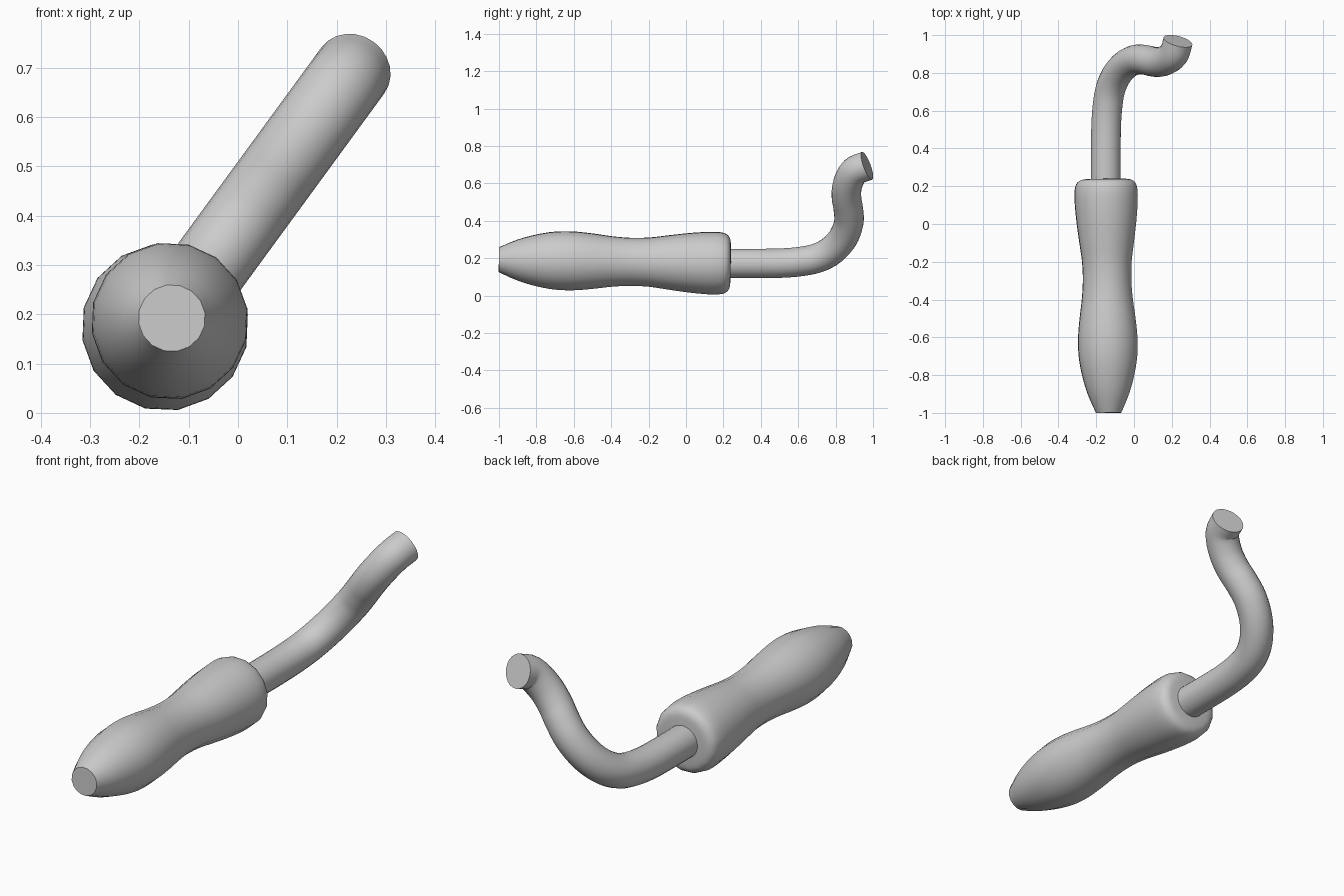
import bpy, bmesh, math
from mathutils import Vector

if "Cube" in bpy.data.objects:
    bpy.data.objects.remove(bpy.data.objects["Cube"])

ORIGIN = Vector((-0.149, 0, 0.172))          # where the rod axis crosses y = 0
BEND = Vector((0.59, 0, 0.807)).normalized() # direction the rod bends toward
SIDE = Vector((0.807, 0, -0.59)).normalized()
FWD = Vector((0, 1, 0))


def smooth(points, steps):
    """Catmull-Rom through points of (y, bend offset, radius)."""
    v = [Vector(p) for p in points]
    v = [2 * v[0] - v[1]] + v + [2 * v[-1] - v[-2]]
    out = []
    for a, b, c, d in zip(v, v[1:], v[2:], v[3:]):
        for i in range(steps):
            t = i / steps
            out.append(0.5 * (2 * b + (c - a) * t + (2 * a - 5 * b + 4 * c - d) * t * t
                              + (3 * b - a - 3 * c + d) * t ** 3))
    return out + [v[-2]]


def sweep(name, points, sides, steps):
    """Round capped tube of varying radius along a planar path."""
    path = smooth(points, steps)
    bm = bmesh.new()
    rings = []
    for i, (y, s, r) in enumerate(path):
        p, q = path[max(i - 1, 0)], path[min(i + 1, len(path) - 1)]
        tan = (FWD * (q[0] - p[0]) + BEND * (q[1] - p[1])).normalized()
        up = SIDE.cross(tan).normalized()
        if up.dot(BEND) < 0 and abs(up.dot(BEND)) > 0.9:
            up = -up
        up = tan.cross(SIDE) if tan.cross(SIDE).dot(up) < 0 and i < 0 else up
        centre = ORIGIN + FWD * y + BEND * s
        rings.append([bm.verts.new(centre + r * (math.cos(a) * up + math.sin(a) * SIDE))
                      for a in (2 * math.pi * k / sides for k in range(sides))])
    for a, b in zip(rings, rings[1:]):
        for k in range(sides):
            j = (k + 1) % sides
            bm.faces.new((a[k], a[j], b[j], b[k]))
    bm.faces.new(rings[0])
    bm.faces.new(rings[-1])
    bmesh.ops.recalc_face_normals(bm, faces=bm.faces)
    mesh = bpy.data.meshes.new(name)
    bm.to_mesh(mesh)
    bm.free()
    obj = bpy.data.objects.new(name, mesh)
    bpy.context.collection.objects.link(obj)
    bpy.ops.object.select_all(action='DESELECT')
    obj.select_set(True)
    bpy.context.view_layer.objects.active = obj
    bpy.ops.object.shade_smooth_by_angle(angle=math.radians(35))
    return obj


# Contoured grip, its axis tilted very slightly
grip = [(-1.0, 0.068), (-0.9, 0.111), (-0.8, 0.14), (-0.7, 0.157), (-0.6, 0.159),
        (-0.5, 0.15), (-0.4, 0.137), (-0.3, 0.13), (-0.2, 0.133), (-0.1, 0.146),
        (0.0, 0.159), (0.1, 0.168), (0.17, 0.169), (0.212, 0.16), (0.232, 0.138), (0.238, 0.11)]
sweep("handle", [(y, 0.005 - 0.02 * y, r) for y, r in grip], 16, 3)

# Bent metal rod with an angled, flat-cut tip
rod = [(0.2, 0), (0.4, 0), (0.5, 0.002), (0.6, 0.011), (0.7, 0.035), (0.78, 0.087),
       (0.84, 0.17), (0.87, 0.27), (0.868, 0.36), (0.858, 0.44), (0.864, 0.525),
       (0.9, 0.61), (0.968, 0.647)]
sweep("rod", [(y, s, 0.079) for y, s in rod], 24, 4)
